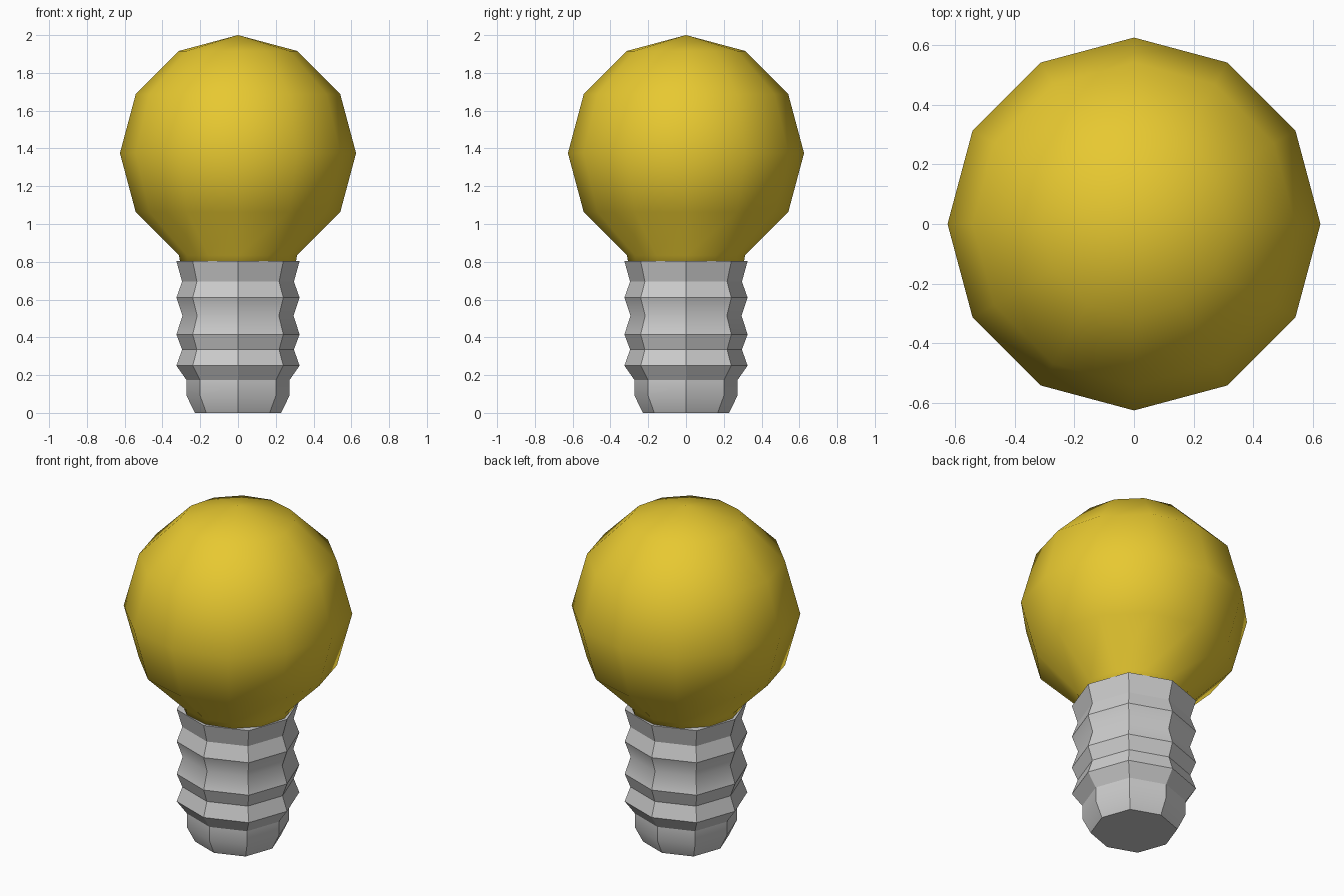
import bpy, bmesh
from math import cos, sin, pi

if "Cube" in bpy.data.objects:
    bpy.data.objects.remove(bpy.data.objects["Cube"])


def lathe(name, profile, sides, diag=1.0, soft_rings=None):
    """Revolve (radius, z) points; diag widens odd corners; soft_rings None = all smooth."""
    bm = bmesh.new()
    rings = []
    for r, z in profile:
        if r == 0:
            rings.append([bm.verts.new((0, 0, z))])
            continue
        ring = []
        for i in range(sides):
            a = 2 * pi * i / sides
            k = r * (diag if i % 2 else 1)
            ring.append(bm.verts.new((k * cos(a), k * sin(a), z)))
        rings.append(ring)
    for lo, hi in zip(rings, rings[1:]):
        for i in range(sides):
            j = (i + 1) % sides
            if len(hi) == 1:
                bm.faces.new((lo[i], lo[j], hi[0]))
            else:
                bm.faces.new((lo[i], lo[j], hi[j], hi[i]))
    for ring in (rings[0], rings[-1]):
        if len(ring) > 1:
            bm.faces.new(ring)
    bmesh.ops.recalc_face_normals(bm, faces=bm.faces)
    for f in bm.faces:
        f.smooth = True
    if soft_rings is not None:
        soft = [set(rings[i]) for i in soft_rings]
        for e in bm.edges:
            e.smooth = any(set(e.verts) <= s for s in soft)
    mesh = bpy.data.meshes.new(name)
    bm.to_mesh(mesh)
    bm.free()
    obj = bpy.data.objects.new(name, mesh)
    bpy.context.collection.objects.link(obj)
    return obj


# glass: twelve-sided sphere flowing into a short neck
R, CZ = 0.625, 1.375
globe = [(R * cos(a * pi / 6), CZ + R * sin(a * pi / 6)) for a in range(-2, 3)]
glass = lathe("glass_bulb", [(0.302, 0.77)] + globe + [(0, CZ + R)], 12)
yellow = bpy.data.materials.new("yellow_glass")
yellow.diffuse_color = (0.8, 0.58, 0.03, 1)
yellow.use_nodes = True
yellow.node_tree.nodes["Principled BSDF"].inputs["Base Color"].default_value = yellow.diffuse_color
glass.data.materials.append(yellow)

# ridged screw cap, eight-sided
lathe("screw_cap",
      [(0.27, 0.17), (0.326, 0.25), (0.296, 0.335), (0.326, 0.415),
       (0.294, 0.515), (0.326, 0.61), (0.296, 0.695), (0.326, 0.803)],
      8, 1.04, soft_rings=[4])

# contact tip below the cap
lathe("contact_tip", [(0.228, 0), (0.272, 0.09), (0.272, 0.175)],
      8, 1.04, soft_rings=[1])
